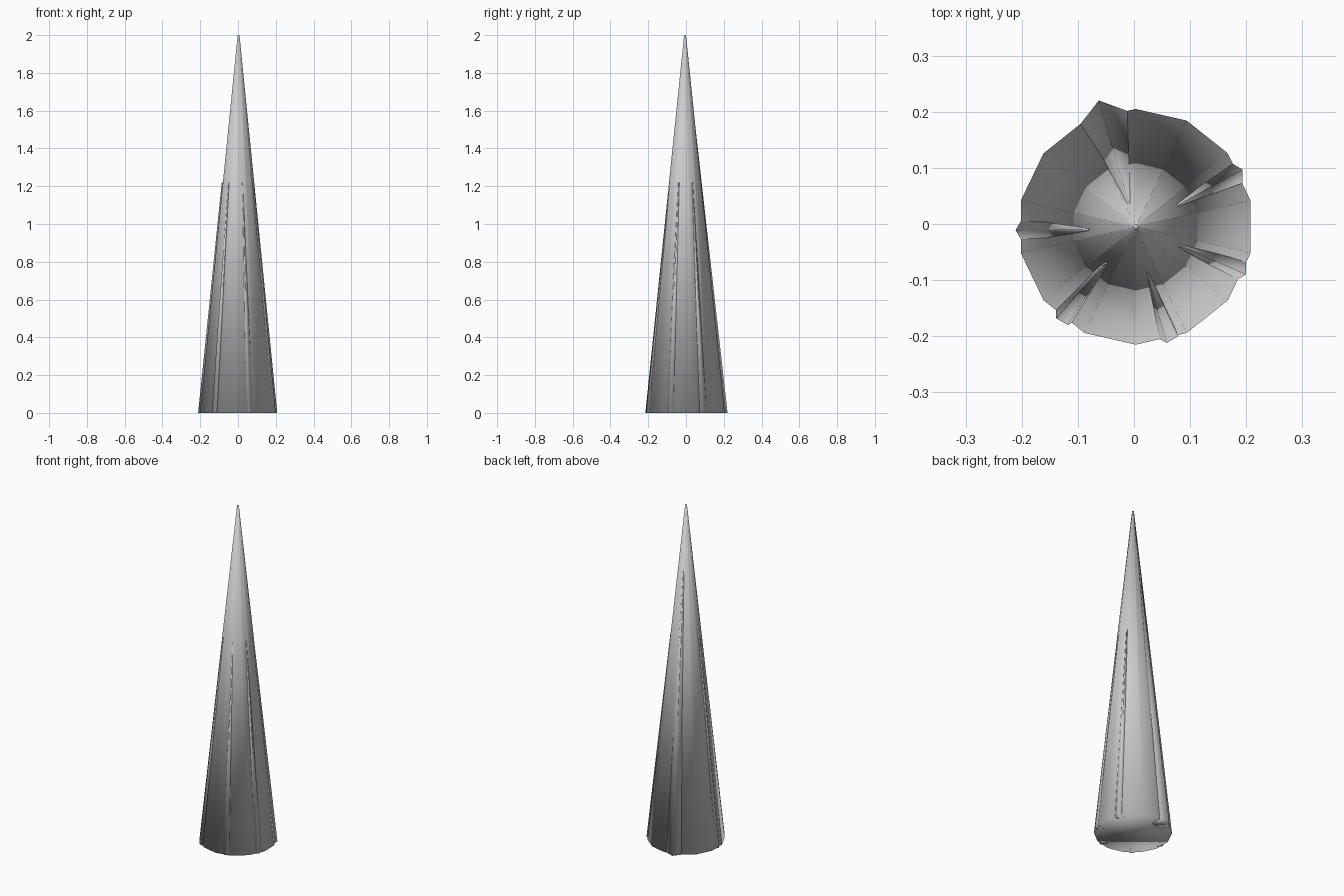
import bpy, bmesh, math
from mathutils import Vector

if "Cube" in bpy.data.objects:
    bpy.data.objects.remove(bpy.data.objects["Cube"])


def ring(bm, centre, radius, sides, turn):
    """Horizontal ring of vertices, first one at angle `turn` (degrees)."""
    verts = []
    for i in range(sides):
        a = math.radians(turn) + 2 * math.pi * i / sides
        verts.append(bm.verts.new(Vector(centre) + Vector((math.cos(a), math.sin(a), 0)) * radius))
    return verts


def spike(name, base, tip, r_base, r_tip, sides, turn):
    """Capped, leaning, smooth-shaded cone from base to tip."""
    bm = bmesh.new()
    low = ring(bm, base, r_base, sides, turn)
    top = ring(bm, tip, r_tip, sides, turn)
    for i in range(sides):
        j = (i + 1) % sides
        bm.faces.new((low[i], low[j], top[j], top[i]))
    bm.faces.new(low[::-1])
    bm.faces.new(top)
    for f in bm.faces:
        f.smooth = True
    mesh = bpy.data.meshes.new(name)
    bm.to_mesh(mesh)
    bm.free()
    obj = bpy.data.objects.new(name, mesh)
    bpy.context.collection.objects.link(obj)
    return obj


# Main spire
spike("spire", (0.003, -0.005, 0), (0.003, -0.005, 2.0), 0.21, 0.005, 14, 90)

# Large rib on the back
spike("large_rib", (-0.049, 0.172, 0), (-0.009, 0.035, 1.62), 0.05, 0.003, 5, 106)

# Slim ribs: base xy, tip xy, rotation of the first corner
ribs = [
    ((0.173, 0.085), (0.077, 0.033), 90),
    ((0.179, -0.078), (0.080, -0.038), 90),
    ((0.058, -0.188), (0.023, -0.083), 90),
    ((-0.118, -0.156), (-0.050, -0.070), 90),
    ((-0.187, -0.011), (-0.083, -0.010), 0),
]
for n, (b, t, turn) in enumerate(ribs, 1):
    spike(f"slim_rib_{n}", (*b, 0), (*t, 1.22), 0.024, 0.003, 6, turn)
